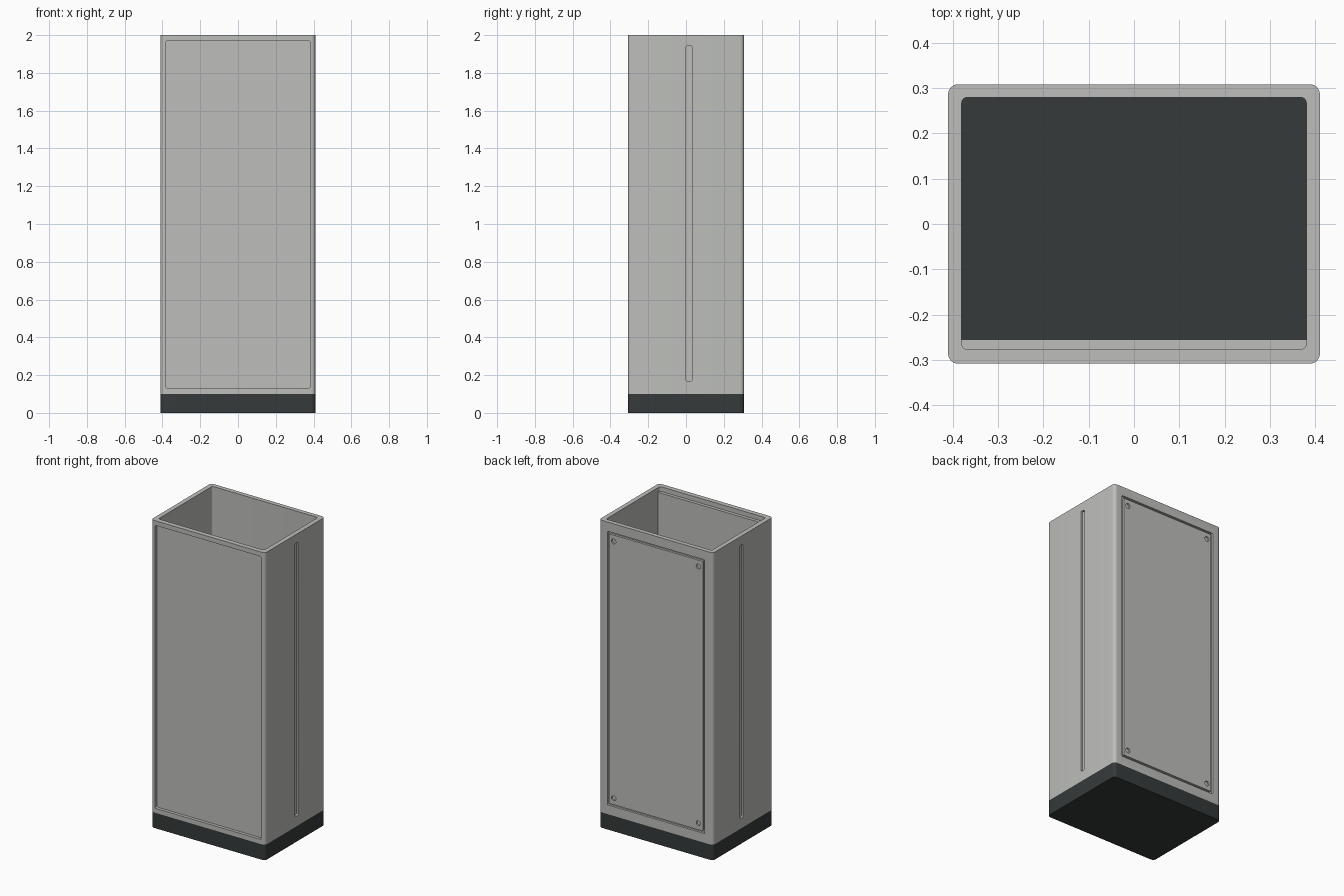
import bpy, bmesh, math

if "Cube" in bpy.data.objects:
    bpy.data.objects.remove(bpy.data.objects["Cube"])


def material(name, rgb):
    m = bpy.data.materials.new(name)
    m.diffuse_color = (*rgb, 1)
    m.use_nodes = True
    m.node_tree.nodes["Principled BSDF"].inputs["Base Color"].default_value = m.diffuse_color
    return m


LIGHT = material("light grey", (0.51, 0.52, 0.495))
DARK = material("charcoal", (0.036, 0.042, 0.042))


def rounded(w, d, r, n=6):
    """Outline of a rounded rectangle centred on the origin."""
    pts = []
    for k, (sx, sy) in enumerate(((1, 1), (-1, 1), (-1, -1), (1, -1))):
        for i in range(n + 1):
            a = math.pi / 2 * (k + i / n)
            pts.append((sx * (w / 2 - r) + r * math.cos(a),
                        sy * (d / 2 - r) + r * math.sin(a)))
    return pts


def prism(name, outline, low, high, mat, axis="z", centre=(0, 0)):
    """Extrude an outline along an axis, between two positions on it."""
    place = {"z": lambda u, v, h: (u, v, h),
             "y": lambda u, v, h: (u, h, v),
             "x": lambda u, v, h: (h, u, v)}[axis]
    bm = bmesh.new()
    ends = [[bm.verts.new(place(u + centre[0], v + centre[1], h)) for u, v in outline]
            for h in (low, high)]
    n = len(outline)
    bm.faces.new(ends[0])
    bm.faces.new(ends[1])
    for i in range(n):
        j = (i + 1) % n
        bm.faces.new((ends[0][i], ends[0][j], ends[1][j], ends[1][i]))
    bmesh.ops.recalc_face_normals(bm, faces=bm.faces)
    me = bpy.data.meshes.new(name)
    bm.to_mesh(me)
    bm.free()
    me.materials.append(mat)
    ob = bpy.data.objects.new(name, me)
    bpy.context.collection.objects.link(ob)
    return ob


def combine(target, tool, operation="DIFFERENCE"):
    """Apply a boolean and discard the tool."""
    mod = target.modifiers.new("cut", "BOOLEAN")
    mod.operation, mod.solver, mod.object = operation, "EXACT", tool
    bpy.context.view_layer.objects.active = target
    bpy.ops.object.modifier_apply(modifier=mod.name)
    bpy.data.objects.remove(tool)


W, D = 0.82, 0.616
outer = rounded(W, D, 0.022)

# Solid dark base, which also forms the floor inside
base = prism("base", outer, 0, 0.1, DARK)

# Open-topped housing
housing = prism("housing", outer, 0.1, 2, LIGHT)
combine(housing, prism("cavity", rounded(0.76, 0.555, 0.012), 0, 2.1, LIGHT,
                       centre=(0, 0.0015)))

# Thickened inside of the front wall, stopping below the rim
inner = [(-0.39, -0.285), (0.39, -0.285), (0.39, -0.255), (-0.39, -0.255)]
combine(housing, prism("front_lining", inner, 0.1, 1.97, LIGHT), "UNION")

# Sunken front panel
combine(housing, prism("front_recess", rounded(0.76, 1.84, 0.006), -0.4, -D / 2 + 0.02,
                       LIGHT, "y", (0, 1.05)))

# Upright slot on both sides
for s in (-1, 1):
    low, high = sorted((s * (W / 2 - 0.012), s * 0.5))
    combine(housing, prism("side_slot", rounded(0.032, 1.775, 0.008), low, high,
                           LIGHT, "x", (0.016, 1.055)))

# Groove around the back panel
groove = prism("back_groove", rounded(0.70, 1.78, 0.006), D / 2 - 0.014, 0.4,
               LIGHT, "y", (0, 1.05))
combine(housing, groove)
panel = prism("back_panel", rounded(0.674, 1.754, 0.004), D / 2 - 0.016, D / 2,
              LIGHT, "y", (0, 1.05))

# Screw holes in the panel corners
for sx in (-1, 1):
    for sz in (-1, 1):
        hole = [(0.016 * math.cos(math.tau * i / 20), 0.016 * math.sin(math.tau * i / 20))
                for i in range(20)]
        combine(panel, prism("screw_hole", hole, D / 2 - 0.01, 0.4, LIGHT, "y",
                             (sx * 0.305, 1.05 + sz * 0.835)))

# Smooth the rounded corners, keep the edges sharp
for ob in (base, housing, panel):
    bpy.ops.object.select_all(action="DESELECT")
    ob.select_set(True)
    bpy.context.view_layer.objects.active = ob
    bpy.ops.object.shade_smooth_by_angle(angle=math.radians(30))
